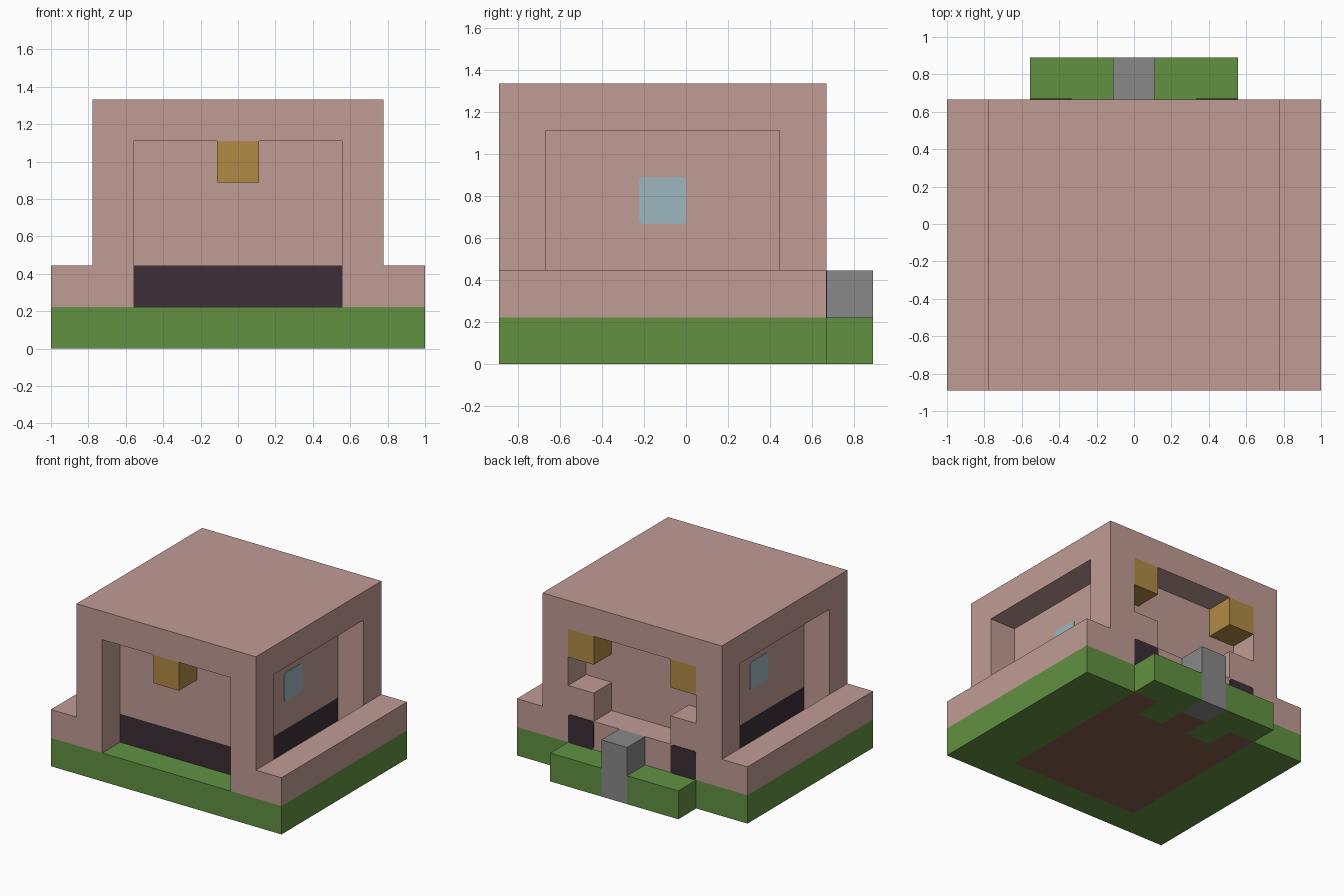
import bpy
import bmesh
from mathutils import Vector

if "Cube" in bpy.data.objects:
    bpy.data.objects.remove(bpy.data.objects["Cube"])

U = 2 / 9                          # side of one building block
ORIGIN = Vector((-1, -4 * U, 0))


def material(name, rgb):
    """Flat material from display colour values (0-255)."""
    linear = [((c / 255 + 0.055) / 1.055) ** 2.4 for c in rgb] + [1]
    mat = bpy.data.materials.new(name)
    mat.use_nodes = True
    mat.diffuse_color = linear
    shader = mat.node_tree.nodes["Principled BSDF"]
    shader.inputs["Base Color"].default_value = linear
    shader.inputs["Roughness"].default_value = 0.9
    return mat


PINK = material("pink_plaster", (193, 156, 149))
GREEN = material("grass_green", (98, 145, 66))
BROWN = material("soil_brown", (134, 96, 78))
DARK = material("dark_plum", (60, 46, 54))
GOLD = material("lamp_gold", (176, 139, 69))
GREY = material("stone_grey", (137, 137, 137))
BLUE = material("glass_blue", (157, 182, 191))


def finish(name, bm, mat):
    mesh = bpy.data.meshes.new(name)
    bm.normal_update()
    bm.to_mesh(mesh)
    bm.free()
    mesh.materials.append(mat)
    bpy.context.collection.objects.link(bpy.data.objects.new(name, mesh))


def box(x, y, z):
    """Set of block cells; each argument is an inclusive (first, last) range."""
    return {(i, j, k) for i in range(x[0], x[1] + 1)
            for j in range(y[0], y[1] + 1) for k in range(z[0], z[1] + 1)}


def blocks(name, cells, mat):
    """Merge a set of cells into one closed, blocky mesh."""
    bm = bmesh.new()
    for cell in sorted(cells):
        for axis in range(3):
            for side in (0, 1):
                near = list(cell)
                near[axis] += 2 * side - 1
                if tuple(near) in cells:
                    continue
                start, u, v = Vector(cell), Vector(), Vector()
                start[axis] += side
                u[(axis + 1) % 3] = v[(axis + 2) % 3] = 1
                ring = [start, start + u, start + u + v, start + v]
                if side == 0:
                    ring.reverse()
                bm.faces.new([bm.verts.new(p * U + ORIGIN) for p in ring])
    bmesh.ops.remove_doubles(bm, verts=bm.verts, dist=U / 50)
    finish(name, bm, mat)


def plate(name, centre, axis, mat):
    """Thin one-block panel with softened corners, facing along an axis."""
    bm = bmesh.new()
    bmesh.ops.create_cube(bm, size=U)
    for v in bm.verts:
        v.co[axis] *= 0.03
    corners = [e for e in bm.edges
               if abs(e.verts[0].co[axis] - e.verts[1].co[axis]) > 0.001]
    bmesh.ops.bevel(bm, geom=corners, offset=0.018, segments=3,
                    profile=0.5, affect='EDGES')
    bmesh.ops.translate(bm, verts=bm.verts, vec=centre)
    finish(name, bm, mat)


# Ground: soil under the house, grass around it and on the rear step
post = box((4, 4), (7, 7), (0, 1))
soil = box((2, 6), (1, 5), (0, 0))
for x in (2, 4, 6):
    soil |= box((x, x), (6, 6), (0, 0))
lawn = box((0, 8), (0, 6), (0, 0)) | box((2, 6), (7, 7), (0, 0))
blocks("soil", soil, BROWN)
blocks("lawn", lawn - soil - post, GREEN)
blocks("rear_post", post, GREY)

# Inner room on a dark plinth
blocks("plinth", box((2, 6), (1, 5), (1, 1)), DARK)
blocks("inner_room", box((2, 6), (1, 5), (2, 4)), PINK)

# Outer shell: roofed block with side ledges and a recess on every side
shell = box((1, 7), (0, 6), (1, 5)) | box((0, 8), (0, 6), (1, 1))
shell -= box((2, 6), (0, 6), (1, 4))       # front to back
shell -= box((1, 7), (1, 5), (1, 4))       # side to side
shell |= box((2, 6), (6, 6), (1, 1))       # rear parapet
for x in (2, 6):
    shell |= box((x, x), (6, 6), (2, 2))   # raised parapet ends
blocks("house_shell", shell, PINK)

# Hanging lamps
for name, x, y in (("front_lamp", 4, 0), ("rear_lamp_right", 2, 6),
                   ("rear_lamp_left", 6, 6)):
    blocks(name, box((x, x), (y, y), (4, 4)), GOLD)

# Side windows and rear doors
for side, label in ((1, "left"), (-1, "right")):
    plate("window_" + label, (side * 2.5 * U, -U / 2, 3.5 * U), 0, BLUE)
    plate("rear_door_" + label, (side * 2 * U, 3 * U, 1.5 * U), 1, DARK)
